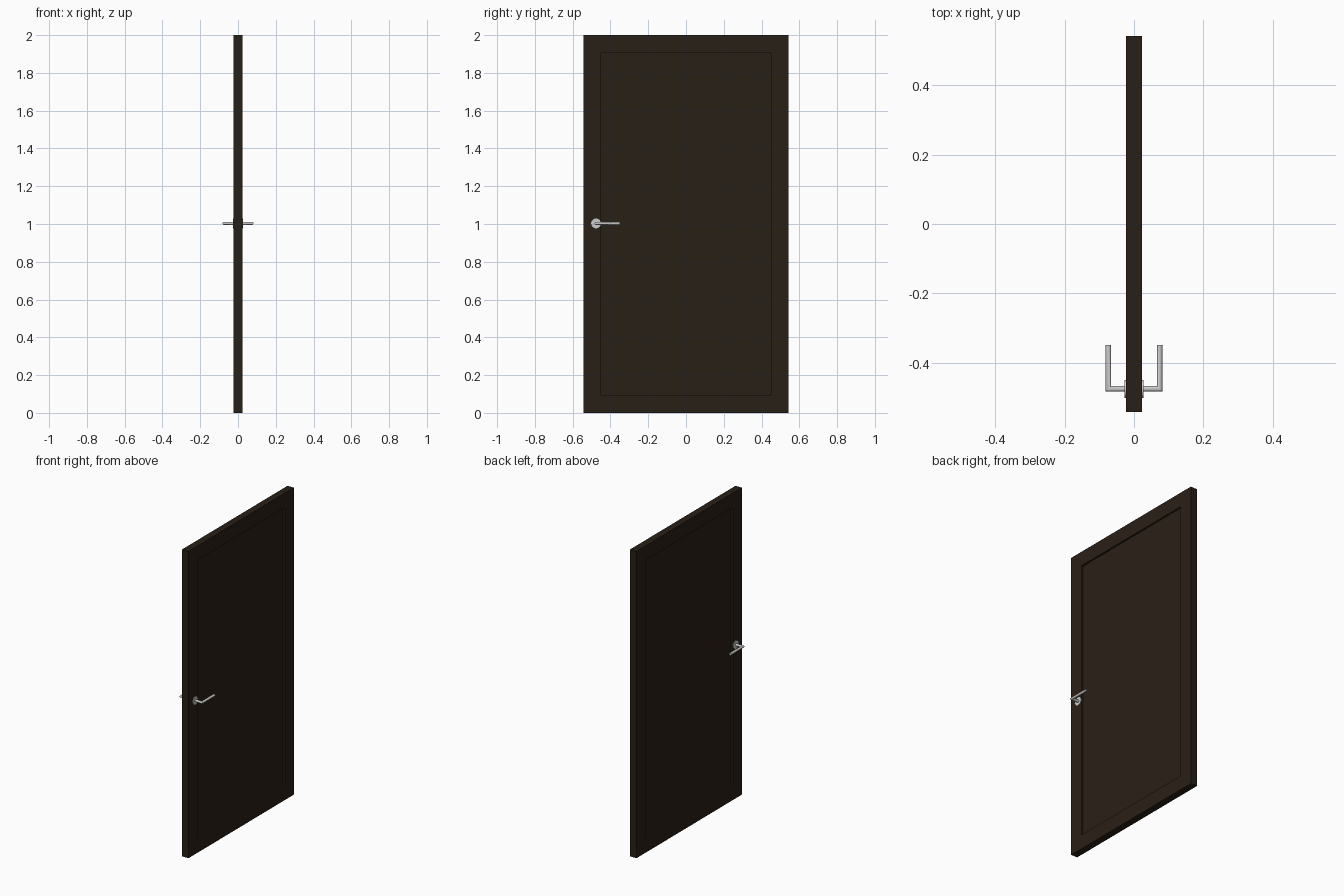
import bpy, bmesh, math
from mathutils import Vector

if "Cube" in bpy.data.objects:
    bpy.data.objects.remove(bpy.data.objects["Cube"])

HX, HY, H = 0.023, 0.543, 2.0
RECESS = 0.012
STILE = 0.132

wood = bpy.data.materials.new("dark_wood")
wood.diffuse_color = (0.022, 0.014, 0.008, 1)
wood.use_nodes = True
wood.node_tree.nodes["Principled BSDF"].inputs["Base Color"].default_value = wood.diffuse_color


def make(name, bm, mat=None):
    bmesh.ops.recalc_face_normals(bm, faces=bm.faces[:])
    me = bpy.data.meshes.new(name)
    bm.to_mesh(me)
    bm.free()
    ob = bpy.data.objects.new(name, me)
    bpy.context.collection.objects.link(ob)
    if mat:
        me.materials.append(mat)
    return ob


def smooth(ob):
    bpy.ops.object.select_all(action='DESELECT')
    ob.select_set(True)
    bpy.context.view_layer.objects.active = ob
    bpy.ops.object.shade_smooth_by_angle(angle=math.radians(35))


# Door leaf: slab with a recessed panel on both broad faces
bm = bmesh.new()
bmesh.ops.create_cube(bm, size=1)
for v in bm.verts:
    v.co = (v.co.x * 2 * HX, v.co.y * 2 * HY, (v.co.z + 0.5) * H)
bm.normal_update()
for f in [f for f in bm.faces if abs(f.normal.x) > 0.9]:
    s = math.copysign(1, f.normal.x)
    bmesh.ops.inset_region(bm, faces=[f], thickness=STILE)
    ext = bmesh.ops.extrude_face_region(bm, geom=[f])
    verts = [g for g in ext["geom"] if isinstance(g, bmesh.types.BMVert)]
    bmesh.ops.translate(bm, verts=verts, vec=(-s * RECESS, 0, 0))
    if f.is_valid:
        bmesh.ops.delete(bm, geom=[f], context='FACES_ONLY')
make("door_leaf", bm, wood)

# Handles: round rose and mitred lever on each side
HANDLE_Y, HANDLE_Z, R, N = -0.476, 1.003, 0.008, 24
for s, side in ((1, "right"), (-1, "left")):
    bpy.ops.mesh.primitive_cylinder_add(
        vertices=32, radius=0.026, depth=0.008,
        location=(s * 0.023, HANDLE_Y, HANDLE_Z), rotation=(0, math.pi / 2, 0))
    rose = bpy.context.object
    rose.name = "handle_rose_" + side
    smooth(rose)

    bm = bmesh.new()
    rings = []
    for k in range(3):
        ring = []
        for i in range(N):
            a = 2 * math.pi * i / N
            u, w = R * math.cos(a), R * math.sin(a)
            x = (0.02, 0.074 - u, 0.074 - u)[k]
            y = (HANDLE_Y + u, HANDLE_Y + u, -0.35)[k]
            ring.append(bm.verts.new(Vector((s * x, y, HANDLE_Z + w))))
        rings.append(ring)
    for a, b in zip(rings, rings[1:]):
        for i in range(N):
            j = (i + 1) % N
            bm.faces.new((a[i], a[j], b[j], b[i]))
    bm.faces.new(rings[0])
    bm.faces.new(rings[-1])
    smooth(make("handle_lever_" + side, bm))
